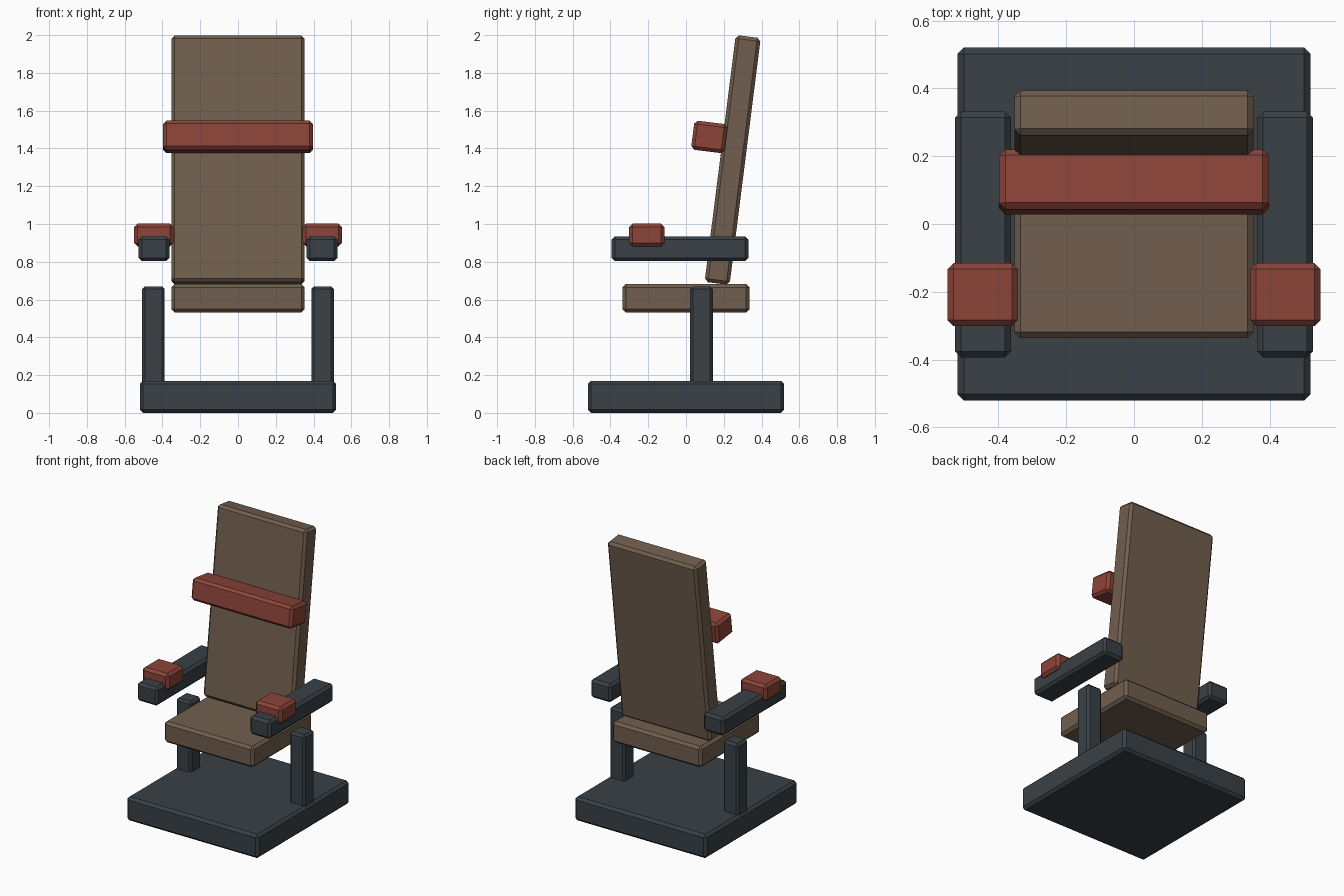
import bpy, bmesh, math
from mathutils import Matrix, Vector

if "Cube" in bpy.data.objects:
    bpy.data.objects.remove(bpy.data.objects["Cube"])


def material(name, rgb):
    m = bpy.data.materials.new(name)
    m.diffuse_color = (*rgb, 1.0)
    m.use_nodes = True
    m.node_tree.nodes["Principled BSDF"].inputs["Base Color"].default_value = m.diffuse_color
    return m


METAL = material("dark metal", (0.041, 0.052, 0.061))
LEATHER = material("brown leather", (0.165, 0.113, 0.077))
RED = material("red padding", (0.262, 0.058, 0.040))


def block(name, centre, size, mat, bevel=0.018, tilt=0.0):
    """Chamfered box, leaning back by tilt degrees."""
    bm = bmesh.new()
    bmesh.ops.create_cube(bm, size=1.0, matrix=Matrix.Diagonal((*size, 1.0)))
    bmesh.ops.bevel(bm, geom=bm.edges[:], offset=bevel, segments=1,
                    affect='EDGES', profile=0.5)
    me = bpy.data.meshes.new(name)
    bm.to_mesh(me)
    bm.free()
    me.materials.append(mat)
    ob = bpy.data.objects.new(name, me)
    ob.location = Vector(centre)
    ob.rotation_euler.x = -math.radians(tilt)
    bpy.context.collection.objects.link(ob)
    return ob


# Base slab and seat
block("base", (0, 0, 0.085), (1.04, 1.04, 0.17), METAL)
block("seat", (0, 0, 0.607), (0.706, 0.673, 0.15), LEATHER)

# Leaning backrest with a padded chest bar
block("backrest", (0, 0.247, 1.339), (0.706, 0.133, 1.317), LEATHER, tilt=7.2)
block("chest_bar", (0, 0.124, 1.461), (0.795, 0.178, 0.155), RED, tilt=7.2)

# Left and right posts, armrests and wrist cuffs
for side, s in (("left", -1), ("right", 1)):
    block(side + "_post", (s * 0.448, 0.082, 0.40), (0.12, 0.12, 0.54), METAL, 0.015)
    block(side + "_armrest", (s * 0.445, -0.031, 0.869), (0.165, 0.725, 0.132), METAL)
    block(side + "_wrist_cuff", (s * 0.446, -0.208, 0.942), (0.208, 0.186, 0.12), RED)
